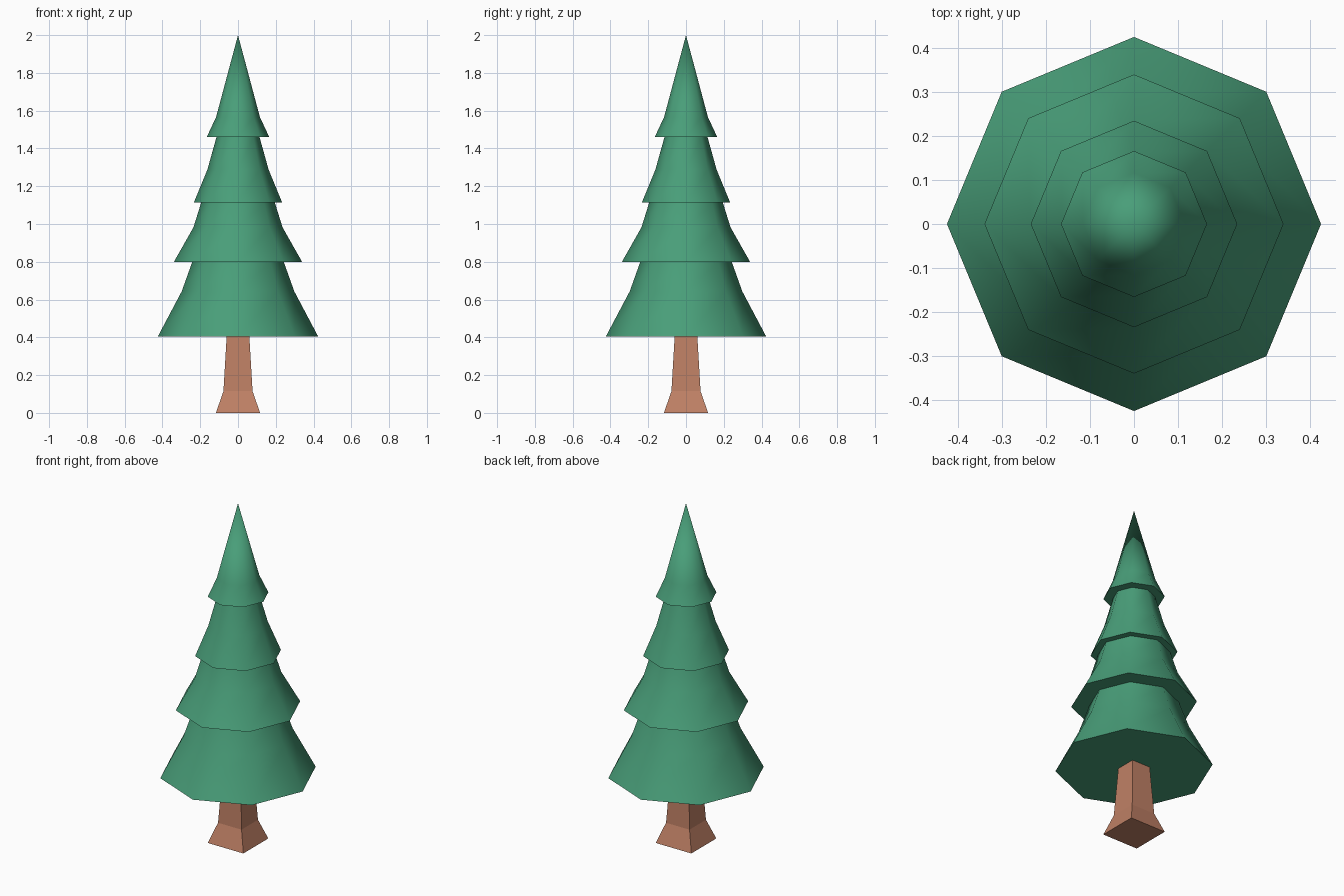
import bpy, bmesh, math

if "Cube" in bpy.data.objects:
    bpy.data.objects.remove(bpy.data.objects["Cube"])


def material(name, rgb):
    m = bpy.data.materials.new(name)
    m.diffuse_color = (*rgb, 1)
    m.use_nodes = True
    m.node_tree.nodes["Principled BSDF"].inputs["Base Color"].default_value = m.diffuse_color
    return m


def lathe(name, profile, sides, turn, mat, smooth=None):
    """Stack rings of (radius, z); radius 0 closes to a point."""
    bm = bmesh.new()
    rings = []
    for r, z in profile:
        count = sides if r else 1
        rings.append([bm.verts.new((r * math.cos(turn + math.tau * i / sides),
                                    r * math.sin(turn + math.tau * i / sides), z))
                      for i in range(count)])
    for a, b in zip(rings, rings[1:]):
        for i in range(sides):
            j = (i + 1) % sides
            bm.faces.new([a[i], a[j], b[0]] if len(b) == 1 else [a[i], a[j], b[j], b[i]])
    bm.faces.new(rings[0][::-1])
    if len(rings[-1]) > 1:
        bm.faces.new(rings[-1])
    bmesh.ops.recalc_face_normals(bm, faces=bm.faces)
    mesh = bpy.data.meshes.new(name)
    bm.to_mesh(mesh)
    bm.free()
    mesh.materials.append(mat)
    ob = bpy.data.objects.new(name, mesh)
    bpy.context.collection.objects.link(ob)
    if smooth:
        bpy.ops.object.select_all(action='DESELECT')
        ob.select_set(True)
        bpy.context.view_layer.objects.active = ob
        bpy.ops.object.shade_smooth_by_angle(angle=math.radians(smooth))
    return ob


green = material("needle green", (0.066, 0.342, 0.191))
brown = material("bark brown", (0.521, 0.216, 0.130))

# Foliage: four flared octagonal tiers in one stepped profile
foliage = [(0.424, 0.405), (0.298, 0.643), (0.242, 0.80),
           (0.339, 0.80), (0.236, 0.982), (0.195, 1.113),
           (0.234, 1.113), (0.162, 1.288), (0.114, 1.46),
           (0.1655, 1.46), (0.116, 1.566), (0, 2.0)]
lathe("foliage", foliage, 8, 0, green, smooth=50)

# Trunk: square post with a flared foot
trunk = [(half * math.sqrt(2), z) for half, z in
         [(0.117, 0), (0.077, 0.115), (0.06, 0.405)]]
lathe("trunk", trunk, 4, math.pi / 4, brown)
